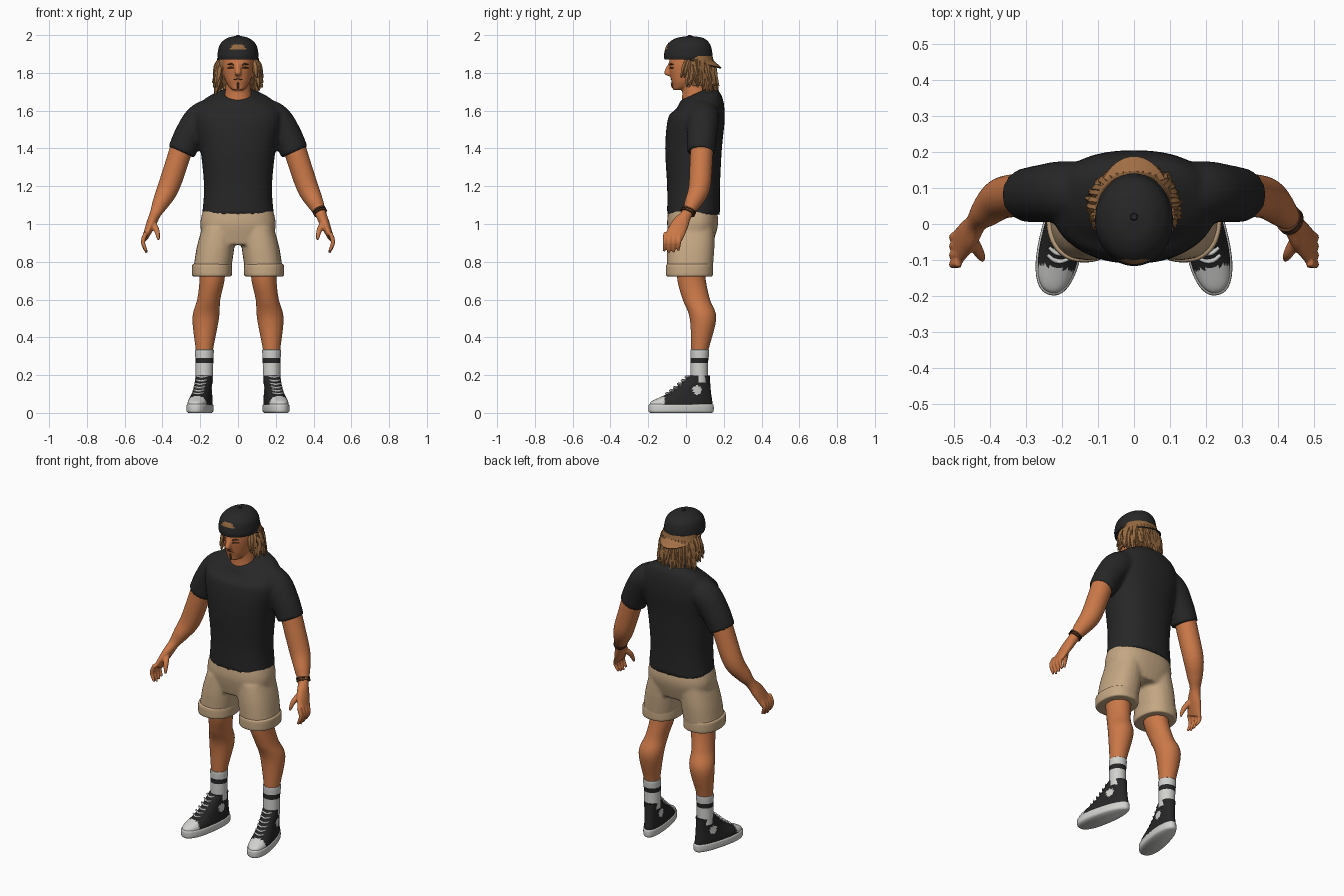
import bpy, bmesh, math, random
from mathutils import Vector, Matrix

random.seed(4)
cube = bpy.data.objects.get("Cube")
if cube:
    bpy.data.objects.remove(cube)


def material(name, red, green, blue):
    mat = bpy.data.materials.new(name)
    mat.use_nodes = True
    mat.diffuse_color = (red, green, blue, 1)
    shader = mat.node_tree.nodes["Principled BSDF"]
    shader.inputs["Base Color"].default_value = mat.diffuse_color
    shader.inputs["Roughness"].default_value = .8
    return mat


SKIN = material("tanned skin", .6, .19, .065)
BLACK = material("black cotton", .02, .02, .02)
KHAKI = material("khaki", .56, .39, .23)
HAIR = material("light brown hair", .3, .14, .05)
BRIM = material("brown brim", .36, .16, .06)
WHITE = material("off white", .64, .64, .62)
DARK = material("dark brown", .09, .035, .015)
FORWARD, UP = Vector((0, 1, 0)), Vector((0, 0, 1))
SIDES = {"left": 1, "right": -1}


def at(x=0, y=0, z=0, wide=.01, deep=None):
    """One cross-section: its centre and its two half sizes."""
    return x, y, z, wide, wide if deep is None else deep


def spline(points, steps):
    """Smooth curve through tuples of numbers."""
    out = []
    last = len(points) - 1
    for i in range(last):
        quad = list(zip(points[max(i - 1, 0)], points[i], points[i + 1], points[min(i + 2, last)]))
        for step in range(steps):
            t = step / steps
            out.append([b + t * (c - a + t * (2 * a - 5 * b + 4 * c - d + t * (3 * (b - c) + d - a))) / 2
                        for a, b, c, d in quad])
    return out + [list(points[-1])]


def tube(bm, *sections, sides=24, steps=5, power=2, flat=False, ref=FORWARD):
    """Loft rounded cross-sections along a smooth path."""
    rings = spline(sections, steps)
    centres = [Vector(ring[:3]) for ring in rings]
    loops = []
    for i, (centre, ring) in enumerate(zip(centres, rings)):
        ahead, behind = centres[min(i + 1, len(rings) - 1)], centres[max(i - 1, 0)]
        along = UP if flat else (ahead - behind).normalized()
        v = (ref - along * ref.dot(along)).normalized()
        u = v.cross(along)
        loop = []
        for j in range(sides):
            angle = math.tau * j / sides
            offset = centre.copy()
            for axis, value, size in ((u, math.cos(angle), ring[3]), (v, math.sin(angle), ring[4])):
                offset += axis * math.copysign(abs(value) ** (2 / power), value) * max(size, .001)
            loop.append(bm.verts.new(offset))
        loops.append(loop)
    for low, high in zip(loops, loops[1:]):
        for j in range(sides):
            k = (j + 1) % sides
            bm.faces.new((low[j], low[k], high[k], high[j]))
    bm.faces.new(loops[0][::-1])
    bm.faces.new(loops[-1])


def finish(name, bm, mats, side=1, rule=None, matrix=None, voxel=0):
    """Colour, place and shade a part; a voxel size blends its pieces together."""
    bmesh.ops.recalc_face_normals(bm, faces=bm.faces)
    bm.normal_update()
    if rule:
        for face in bm.faces:
            face.material_index = int(rule(face.calc_center_median(), face.normal))
    if matrix:
        bm.transform(matrix)
    if side < 0:
        bm.transform(Matrix.Diagonal((-1, 1, 1, 1)))
        bmesh.ops.reverse_faces(bm, faces=bm.faces)
    mesh = bpy.data.meshes.new(name)
    bm.to_mesh(mesh)
    bm.free()
    for mat in mats:
        mesh.materials.append(mat)
    ob = bpy.data.objects.new(name, mesh)
    bpy.context.collection.objects.link(ob)
    if voxel:
        blend = ob.modifiers.new("blend", "REMESH")
        blend.mode, blend.voxel_size, blend.use_smooth_shade = "VOXEL", voxel, True
        soften = ob.modifiers.new("soften", "SMOOTH")
        soften.factor, soften.iterations = .5, 4
    else:
        bpy.ops.object.select_all(action="DESELECT")
        ob.select_set(True)
        bpy.context.view_layer.objects.active = ob
        bpy.ops.object.shade_smooth_by_angle(angle=math.radians(50))


def part(name, sections, mats, side=1, rule=None, **shape):
    bm = bmesh.new()
    tube(bm, *sections, **shape)
    finish(name, bm, mats, side, rule)


# T-shirt: torso with a tilted neckline, and two sleeves blended in
bm = bmesh.new()
tube(bm, at(y=.04, z=1.05, wide=.19, deep=.14), at(y=.04, z=1.2, wide=.18, deep=.14),
     at(y=.04, z=1.4, wide=.2, deep=.15), at(y=.055, z=1.56, wide=.23, deep=.15),
     at(y=.07, z=1.64, wide=.19, deep=.12), at(y=.05, z=1.69, wide=.08),
     sides=40, power=2.3, flat=True)
for vert in bm.verts:
    blend = min(1, max(0, (vert.co.z - 1.58) * 10))
    vert.co.z += (vert.co.y - .05) * .45 * blend
for side in SIDES.values():
    tube(bm, at(x=side * .08, y=.085, z=1.6, wide=.08), at(x=side * .19, y=.09, z=1.56, wide=.085),
         at(x=side * .255, y=.085, z=1.475, wide=.08), at(x=side * .3, y=.08, z=1.38, wide=.075))
finish("shirt", bm, [BLACK], voxel=.01)

# Shorts: hips and two wide legs
bm = bmesh.new()
tube(bm, at(y=.035, z=1.09, wide=.18, deep=.125), at(y=.035, z=1, wide=.2, deep=.135),
     at(y=.03, z=.89, wide=.18, deep=.11), sides=40, power=2.4, flat=True)
for side in SIDES.values():
    tube(bm, at(x=side * .1, y=.03, z=.98, wide=.09, deep=.12),
         at(x=side * .12, y=.025, z=.87, wide=.1, deep=.125),
         at(x=side * .14, y=.02, z=.735, wide=.1, deep=.12), power=2.3, flat=True)
finish("shorts", bm, [KHAKI], voxel=.01)

# Head, neck, nose and ears
bm = bmesh.new()
tube(bm, at(y=-.04, z=1.71, wide=.03), at(y=-.02, z=1.73, wide=.05), at(z=1.77, wide=.07, deep=.08),
     at(y=.02, z=1.85, wide=.083, deep=.11), at(y=.02, z=1.95, wide=.07, deep=.09),
     sides=32, power=2.2, flat=True)
tube(bm, at(y=.06, z=1.6, wide=.09), at(y=.05, z=1.69, wide=.07), at(y=.03, z=1.82, wide=.06), flat=True)
tube(bm, at(y=-.084, z=1.85), at(y=-.1, z=1.8, wide=.017), at(y=-.085, z=1.783), flat=True)
for side in SIDES.values():
    tube(bm, at(x=side * .08, y=.02, z=1.78), at(x=side * .09, y=.025, z=1.82, deep=.02),
         at(x=side * .09, y=.03, z=1.85), flat=True)
finish("head", bm, [SKIN], voxel=.006)

# Brows, eyes, mouth and chin tuft
bm = bmesh.new()
for side in SIDES.values():
    for inner, outer, middle in ((1.836, 1.843, 1.847), (1.825, 1.826, 1.828)):
        tube(bm, at(x=side * .015, y=-.085, z=inner, wide=.003), at(x=side * .035, y=-.081, z=middle, wide=.005),
             at(x=side * .056, y=-.066, z=outer, wide=.002), sides=8, ref=UP)
tube(bm, at(x=-.025, y=-.073, z=1.764, wide=.002), at(y=-.08, z=1.767, wide=.003),
     at(x=.025, y=-.073, z=1.764, wide=.002), sides=8, ref=UP)
tube(bm, at(y=-.077, z=1.75, wide=.004), at(y=-.072, z=1.73, wide=.006), at(y=-.06, z=1.71, wide=.004), sides=8)
finish("face_details", bm, [DARK])

# Hair: a base shell with rows of loose tapered locks
bm = bmesh.new()
tube(bm, at(y=.05, z=1.89, wide=.1, deep=.09), at(y=.055, z=1.83, wide=.11, deep=.095),
     at(y=.07, z=1.73, wide=.08, deep=.06), sides=32, flat=True)
LOCKS = 20
for row in range(3):
    for i in range(LOCKS):
        turn = math.radians(-28 + 236 * (i + row / 3 + random.uniform(-.2, .2)) / LOCKS)
        across, back = math.cos(turn), math.sin(turn)
        sway = random.uniform(-.01, .01)
        tip = random.uniform(.12, .137)
        sections = []
        for j, (reach, width) in enumerate(((.09, .012), (.108, .018), (.116, .016), (tip, .003))):
            fall = .034 * j + .025 * row + (.014 * j if back > .3 else 0)
            sections.append(at(x=reach * across - sway * back * j, y=.05 + reach * back * .92 + sway * across * j,
                               z=1.875 - fall, wide=width, deep=width * .8))
        tube(bm, *sections, sides=6, steps=2)
finish("hair", bm, [HAIR])


# Backward cap with its strap opening at the front
def in_opening(centre, normal):
    rise = centre.z - 1.922
    return centre.y < 0 and rise > 0 and math.hypot(centre.x / .042, rise / .03) < 1


part("cap", [at(y=.012, z=1.87, wide=.105, deep=.126), at(y=.012, z=1.9, wide=.108, deep=.128),
             at(y=.014, z=1.95, wide=.096, deep=.114), at(y=.02, z=1.983, wide=.06, deep=.075),
             at(y=.02, z=1.994, wide=.02)], [BLACK, HAIR], rule=in_opening, sides=72, steps=8, flat=True)
part("cap_button", [at(y=.02, z=1.99, wide=.012), at(y=.02, z=2, wide=.008)], [BLACK], flat=True)

# Brim: a drooping crescent, brown above and black below
bm = bmesh.new()
COLUMNS, ROWS = 32, 4
columns = []
for i in range(COLUMNS + 1):
    across, back = math.cos(math.pi * i / COLUMNS), abs(math.sin(math.pi * i / COLUMNS))
    spread = [j / ROWS for j in range(ROWS + 1)]
    columns.append([bm.verts.new(((.1 + .012 * t) * across, .015 + (.115 + .058 * t) * back,
                                  1.88 - .052 * t * back ** .7)) for t in spread])
for first, second in zip(columns, columns[1:]):
    for j in range(ROWS):
        bm.faces.new((first[j], first[j + 1], second[j + 1], second[j]))
bmesh.ops.recalc_face_normals(bm, faces=bm.faces)
bmesh.ops.solidify(bm, geom=bm.faces[:], thickness=.007)
finish("cap_brim", bm, [BRIM, BLACK], rule=lambda centre, normal: normal.z < .25)


def in_stripe(centre, normal):
    return abs(centre.z - .277) < .014


def white_canvas(centre, normal):
    """Toe cap and the round ankle patches."""
    return centre.y < -.125 or math.hypot(centre.y - .05, centre.z - .12) < .024


def shoe_section(z, front, back, wide):
    return at(y=(front + back) / 2, z=z, wide=wide, deep=(back - front) / 2)


def shoe_piece(name, side, sections, mats, rule=None):
    """Loft a shoe layer, widen it to the toe and turn it out about the ankle."""
    bm = bmesh.new()
    tube(bm, *sections, sides=64, steps=8, power=2.3, flat=True)
    for vert in bm.verts:
        vert.co.x *= 1 - .8 * (vert.co.y + .03)
    finish(name, bm, mats, side, rule, TURN_OUT)


ANKLE = Vector((.178, .07, 0))
TURN_OUT = (Matrix.Translation(ANKLE) @ Matrix.Rotation(.2, 4, "Z")
            @ Matrix.Translation((0, -ANKLE.y, 0)))

for word, side in SIDES.items():
    # Arm, palm, four fingers and thumb
    bm = bmesh.new()
    tube(bm, at(x=.285, y=.085, z=1.45, wide=.06), at(x=.325, y=.08, z=1.32, wide=.06),
         at(x=.37, y=.07, z=1.19, wide=.057), at(x=.41, y=.035, z=1.11, wide=.044),
         at(x=.437, y=.005, z=1.055, wide=.03), at(x=.46, y=-.03, z=1, wide=.026, deep=.045),
         at(x=.49, y=-.065, z=.93, wide=.016, deep=.05))
    for i in range(4):
        y = -.033 - .025 * i
        tip = .845 + .008 * abs(i - 1.7)
        tube(bm, at(x=.486, y=y, z=.955, wide=.012), at(x=.503, y=y - .004, z=.905, wide=.012),
             at(x=.484, y=y - .008, z=tip, wide=.007), sides=12)
    tube(bm, at(x=.455, y=-.035, z=1.01, wide=.018), at(x=.43, y=-.08, z=.965, wide=.015),
         at(x=.42, y=-.1, z=.915, wide=.007), sides=12)
    finish(word + "_arm", bm, [SKIN], side, voxel=.005)

    # Rolled shorts cuff
    part(word + "_shorts_cuff",
         [at(x=.138, y=.018, z=z, wide=.106 - inset, deep=.125 - inset)
          for z, inset in ((.722, .015), (.727, .002), (.755, 0), (.783, .002), (.788, .012))],
         [KHAKI], side, sides=40, power=2.3, flat=True)

    # Leg with a full calf
    part(word + "_leg", [at(x=.135, y=.02, z=.82, wide=.073), at(x=.138, y=.03, z=.7, wide=.066, deep=.075),
                         at(x=.155, y=.055, z=.6, wide=.061, deep=.072), at(x=.171, y=.09, z=.5, wide=.07),
                         at(x=ANKLE.x, y=.073, z=.33, wide=.045), at(x=ANKLE.x, y=.07, z=.25, wide=.04)],
         [SKIN], side, sides=32, flat=True)

    # Striped sock
    part(word + "_sock", [at(x=ANKLE.x, y=.07, z=.16, wide=.046), at(x=ANKLE.x, y=.07, z=.263, wide=.047),
                          at(x=ANKLE.x, y=.072, z=.291, wide=.048), at(x=ANKLE.x, y=.073, z=.33, wide=.05),
                          at(x=ANKLE.x, y=.073, z=.334, wide=.045)],
         [WHITE, BLACK], side, in_stripe, sides=32, flat=True)

    # High-top shoe
    shoe_piece(word + "_shoe_sole", side,
               [shoe_section(z, -.202 + inset, .147 - inset, .06 - inset)
                for z, inset in ((0, .008), (.01, 0), (.04, 0), (.047, .008))], [WHITE])
    shoe_piece(word + "_shoe_upper", side,
               [shoe_section(z=.035, front=-.195, back=.14, wide=.055),
                shoe_section(z=.06, front=-.187, back=.14, wide=.055),
                shoe_section(z=.1, front=-.105, back=.134, wide=.05),
                shoe_section(z=.14, front=-.047, back=.13, wide=.047),
                shoe_section(z=.197, front=.012, back=.126, wide=.048)], [BLACK, WHITE], white_canvas)

    # Crossed laces down the instep
    bm = bmesh.new()
    for i in range(6):
        t = i / 5
        y, z = .002 - .105 * t, .186 - .088 * t - .012 * t * (1 - t)
        for tilt in (.008, -.008):
            tube(bm, at(x=-.03, y=y + .016 - tilt, z=z + tilt, wide=.005), at(y=y - .004, z=z + .003, wide=.006),
                 at(x=.03, y=y + .016 + tilt, z=z - tilt, wide=.005), sides=8, ref=UP)
    finish(word + "_shoe_laces", bm, [WHITE], side, matrix=TURN_OUT)

# Double bracelet on the left wrist only
bm = bmesh.new()
for gap in (0, .011):
    tube(bm, *[at(x=.428 + d / 2, y=.016 - d / 2, z=1.076 - d, wide=.037, deep=.041) for d in (gap, gap + .007)])
finish("left_bracelet", bm, [DARK])
